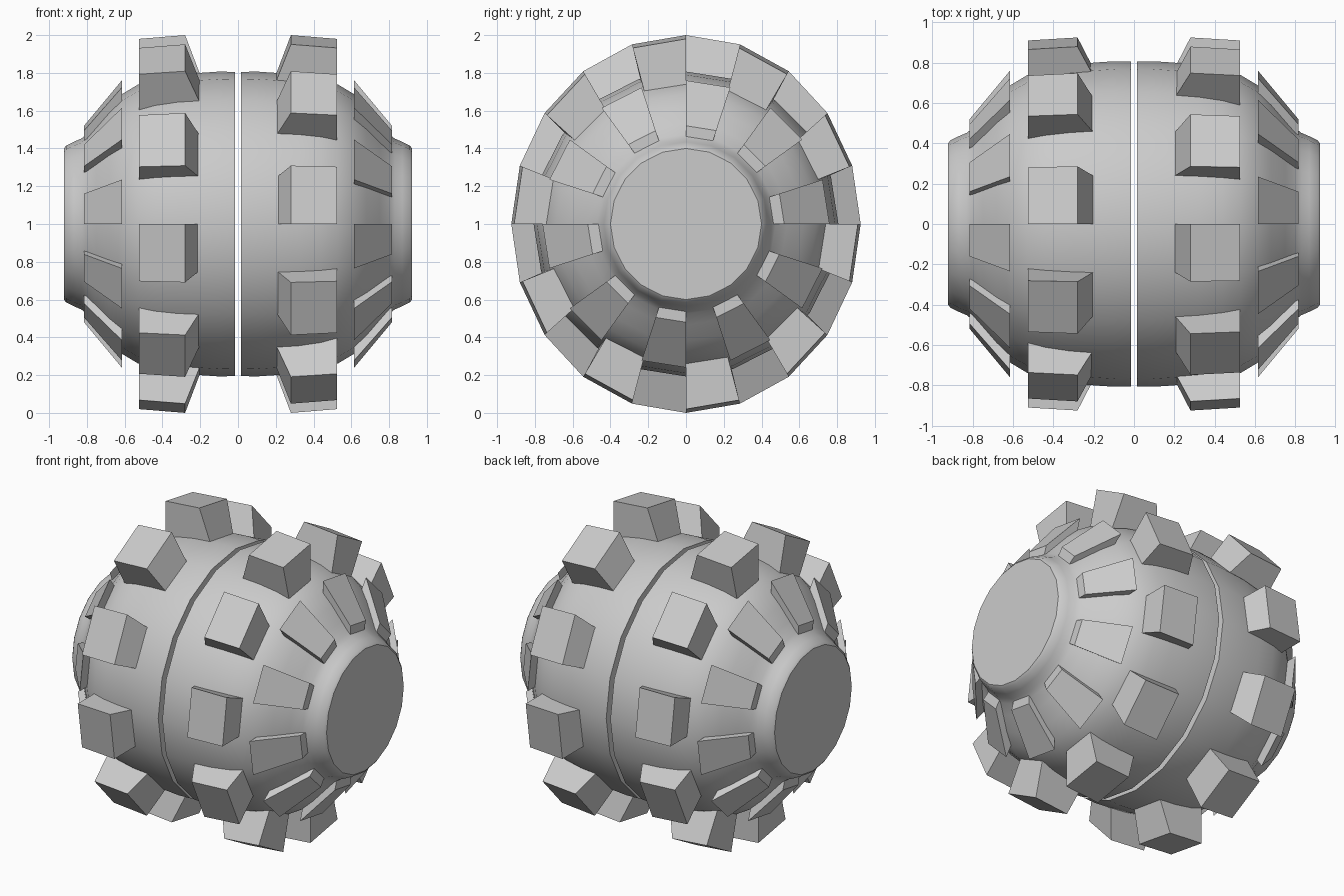
import bpy, bmesh
from math import sin, cos, radians

if "Cube" in bpy.data.objects:
    bpy.data.objects.remove(bpy.data.objects["Cube"])

SEG = 20  # sides around the x axis


def point(x, ry, rz, deg):
    a = radians(deg)
    return (x, -ry * cos(a), 1 + rz * sin(a))


def finish(name, bm):
    bmesh.ops.recalc_face_normals(bm, faces=bm.faces)
    me = bpy.data.meshes.new(name)
    bm.to_mesh(me)
    bm.free()
    ob = bpy.data.objects.new(name, me)
    bpy.context.collection.objects.link(ob)
    return ob


def half_body(name, side):
    # Rounded half shell, tapering to a flat hub, with a closed inner wall
    profile = [(.015, .805), (.10, .807), (.20, .80), (.32, .79), (.44, .768), (.53, .738),
               (.61, .69), (.68, .62), (.75, .535), (.80, .475), (.83, .452), (.87, .435),
               (.91, .415), (.922, .40)]
    bm = bmesh.new()
    rings = [[bm.verts.new(point(side * x, r, r, i * 360 / SEG)) for i in range(SEG)]
             for x, r in profile]
    for a, b in zip(rings, rings[1:]):
        for i in range(SEG):
            j = (i + 1) % SEG
            bm.faces.new((a[i], a[j], b[j], b[i]))
    bm.faces.new(rings[0])
    bm.faces.new(rings[-1])
    ob = finish(name, bm)
    bpy.ops.object.select_all(action='DESELECT')
    ob.select_set(True)
    bpy.context.view_layer.objects.active = ob
    bpy.ops.object.shade_smooth_by_angle(angle=radians(35))


def block_ring(name, side, section, start):
    # Ten blocks, each sweeping a four-point section (x, ry, rz) over 18 degrees
    bm = bmesh.new()
    n = len(section)
    for k in range(10):
        ends = [[bm.verts.new(point(side * x, ry, rz, start + 36 * k + d)) for x, ry, rz in section]
                for d in (0, 18)]
        bm.faces.new(ends[0])
        bm.faces.new(ends[1])
        for i in range(n):
            j = (i + 1) % n
            bm.faces.new((ends[0][i], ends[0][j], ends[1][j], ends[1][i]))
    finish(name, bm)


# Tall tread lugs near the middle, low wedge ribs on the shoulders
lug = [(.20, .77, .79), (.28, .925, 1.0), (.525, .91, .98), (.525, .70, .72)]
rib = [(.615, .66, .66), (.615, .76, .76), (.815, .52, .52), (.815, .43, .43)]

for side, label, lug_start, rib_start in ((1, "right", 0, -18), (-1, "left", 18, 0)):
    half_body("wheel_body_" + label, side)
    block_ring("tread_lugs_" + label, side, lug, lug_start)
    block_ring("shoulder_ribs_" + label, side, rib, rib_start)
